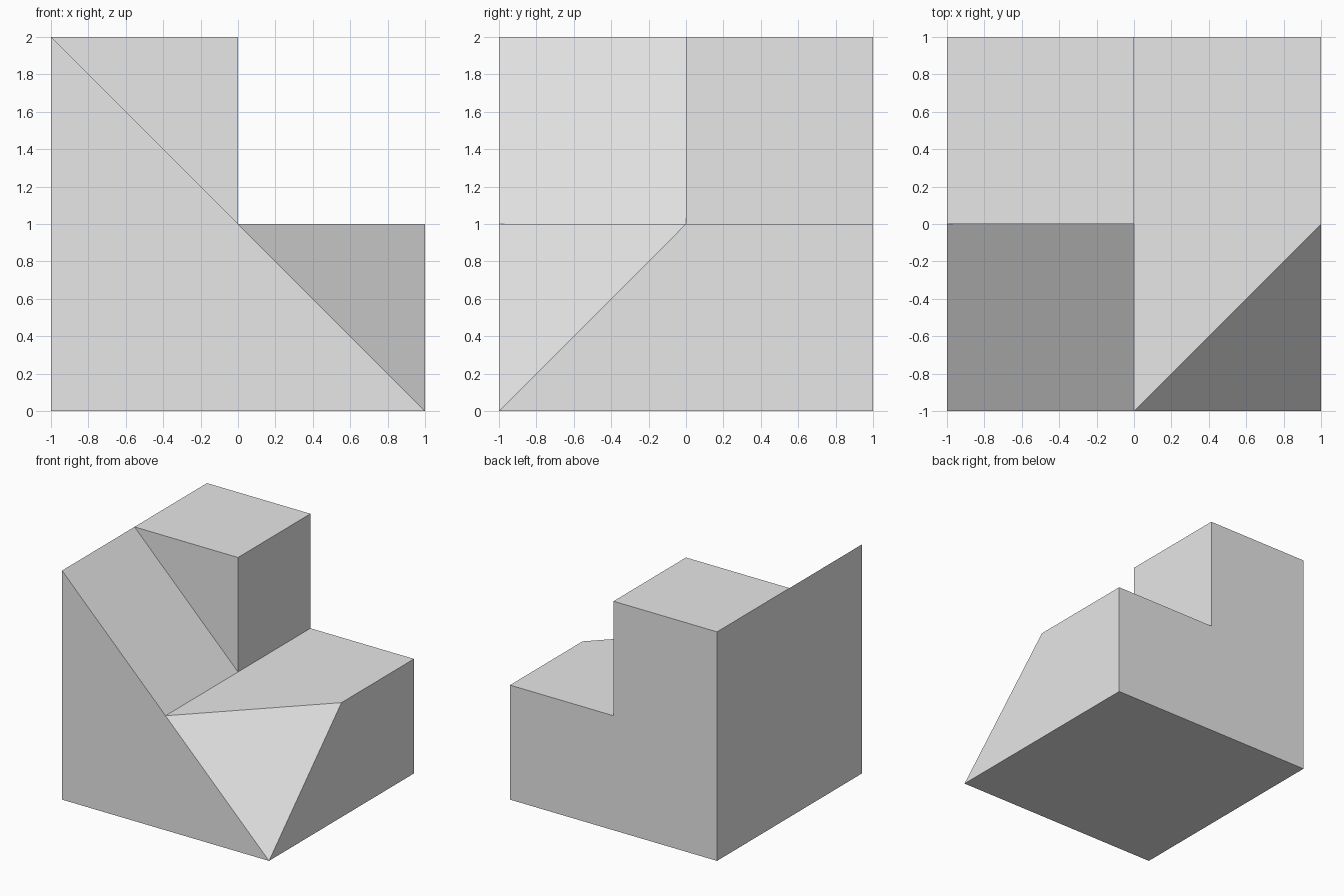
import bpy
import bmesh

old = bpy.data.objects.get("Cube")
if old:
    bpy.data.objects.remove(old, do_unlink=True)

# Single plain grey
grey = bpy.data.materials.new("light_grey")
grey.use_nodes = True
colour = (0.8, 0.8, 0.8, 1)
grey.diffuse_color = colour
grey.node_tree.nodes["Principled BSDF"].inputs["Base Color"].default_value = colour

bm = bmesh.new()


def add_face(points):
    return bm.faces.new([bm.verts.new(p) for p in points])


def add_cap(profile, y):
    add_face([(x, y, z) for x, z in profile])


def add_strip(profile, y0, y1):
    """Sweep a closed (x, z) profile along y, leaving both ends open."""
    for (xa, za), (xb, zb) in zip(profile, profile[1:] + profile[:1]):
        add_face([(xa, y0, za), (xb, y0, zb), (xb, y1, zb), (xa, y1, za)])


# Front half: low block with a ramp rising to the outer wall
ramp_profile = [(-1, 0), (1, 0), (1, 1), (0, 1), (-1, 2)]
add_strip(ramp_profile, -1, 0)
add_cap(ramp_profile, -1)
bmesh.ops.remove_doubles(bm, verts=bm.verts[:], dist=0.0001)

# Slice off the front corner and close it with a triangle
bmesh.ops.bisect_plane(bm, geom=bm.verts[:] + bm.edges[:] + bm.faces[:], dist=0.0001,
                       plane_co=(1, -1, 0), plane_no=(1, -1, 1), clear_outer=True)
add_face([(1, -1, 0), (1, 0, 1), (0, -1, 1)])

# Back half: low block with a tall square tower
step_profile = [(-1, 0), (1, 0), (1, 1), (0, 1), (0, 2), (-1, 2)]
add_strip(step_profile, 0, 1)
add_cap(step_profile, 1)

# Exposed front of the tower above the ramp
add_cap([(-1, 2), (0, 1), (0, 2)], 0)

# Weld into one closed solid and merge flat neighbours
bmesh.ops.remove_doubles(bm, verts=bm.verts[:], dist=0.0001)
bmesh.ops.dissolve_limit(bm, angle_limit=0.01, verts=bm.verts[:], edges=bm.edges[:])
bmesh.ops.recalc_face_normals(bm, faces=bm.faces[:])

mesh = bpy.data.meshes.new("stepped_block")
bm.to_mesh(mesh)
bm.free()
mesh.materials.append(grey)
block = bpy.data.objects.new("stepped_block", mesh)
bpy.context.collection.objects.link(block)
